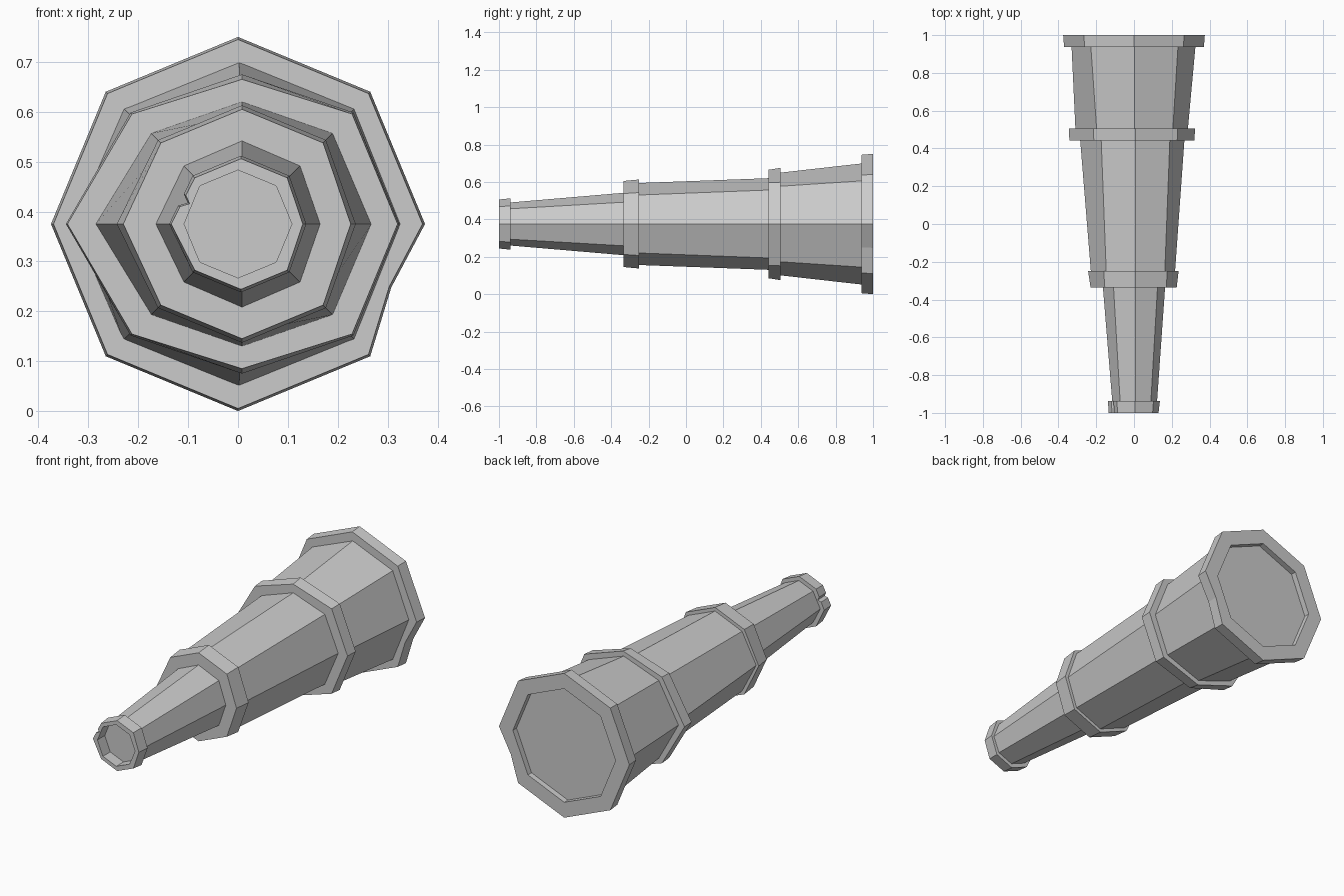
import bpy, bmesh
from math import sin, cos, pi

if "Cube" in bpy.data.objects:
    bpy.data.objects.remove(bpy.data.objects["Cube"])

CZ = 0.375  # height of the tube axis


def octagon(y, top, diag, left, right, cx, side=None, dents=()):
    """Eight-sided section, point up; optional dents are (t, scale) along one side."""
    pts = []
    for i in range(8):
        x, z = cx + diag * cos(i * pi / 4), diag * sin(i * pi / 4)
        if i in (2, 6):
            z = top if i == 2 else -top
        if i == 0:
            x = right
        if i == 4:
            x = left
        pts.append((x, z))
    out = []
    for i, (x, z) in enumerate(pts):
        out.append((x, y, z + CZ))
        if i == side:
            nx, nz = pts[(i + 1) % 8]
            for t, s in dents:
                out.append(((x + (nx - x) * t) * s, y, (z + (nz - z) * t) * s + CZ))
    return out


def round_octagon(y, r, side=None, dents=()):
    return octagon(y, r, r, -r, r, 0, side, dents)


def skin(name, loops, hollow=False):
    """Join sections into a capped solid, or into a closed hollow ring."""
    bm = bmesh.new()
    vl = [[bm.verts.new(p) for p in lp] for lp in loops]
    n = len(vl[0])
    pairs = list(zip(vl, vl[1:]))
    if hollow:
        pairs.append((vl[-1], vl[0]))
    for a, b in pairs:
        for i in range(n):
            j = (i + 1) % n
            bm.faces.new((a[i], a[j], b[j], b[i]))
    if not hollow:
        bm.faces.new(vl[0])
        bm.faces.new(vl[-1])
    bmesh.ops.recalc_face_normals(bm, faces=bm.faces)
    me = bpy.data.meshes.new(name)
    bm.to_mesh(me)
    bm.free()
    ob = bpy.data.objects.new(name, me)
    bpy.context.collection.objects.link(ob)


# Tapered tubes and the two middle collars: y, top, diagonal, left, right, centre x
parts = {
    "small_tube": [(-0.94, 0.115, 0.115, -0.115, 0.122, 0.008),
                   (-0.33, 0.167, 0.165, -0.165, 0.165, 0.008)],
    "small_collar": [(-0.335, 0.230, 0.230, -0.230, 0.226, 0.008),
                     (-0.25, 0.238, 0.238, -0.243, 0.236, 0.008)],
    "middle_tube": [(-0.255, 0.219, 0.219, -0.228, 0.217, 0.008),
                    (0.445, 0.245, 0.257, -0.285, 0.267, 0.008)],
    "middle_collar": [(0.442, 0.290, 0.312, -0.342, 0.320, 0.008),
                      (0.505, 0.300, 0.316, -0.345, 0.323, 0.008)],
    "large_tube": [(0.50, 0.274, 0.285, -0.310, 0.285, 0.004),
                   (0.97, 0.327, 0.329, -0.332, 0.328, 0.002)],
}
for name, rows in parts.items():
    skin(name, [octagon(*row) for row in rows])

# Eyepiece rim with a small nick in its upper left side
nick = ((0.38, 1.0), (0.5, 0.88), (0.62, 1.0))
plain = tuple((t, 1.0) for t, s in nick)
skin("eyepiece_rim", [
    octagon(-1.0, 0.131, 0.131, -0.134, 0.130, 0.006, 3, nick),
    octagon(-0.938, 0.137, 0.137, -0.138, 0.137, 0.006, 3, nick),
    round_octagon(-0.938, 0.108, 3, plain),
    round_octagon(-1.0, 0.108, 3, plain)], hollow=True)

# Front lens rim with a dent in its lower right side
dent = ((0.5, 0.96),)
flat = ((0.5, 1.0),)
skin("lens_rim", [
    round_octagon(0.938, 0.370, 7, dent),
    round_octagon(1.0, 0.375, 7, dent),
    round_octagon(1.0, 0.295, 7, flat),
    round_octagon(0.938, 0.295, 7, flat)], hollow=True)
